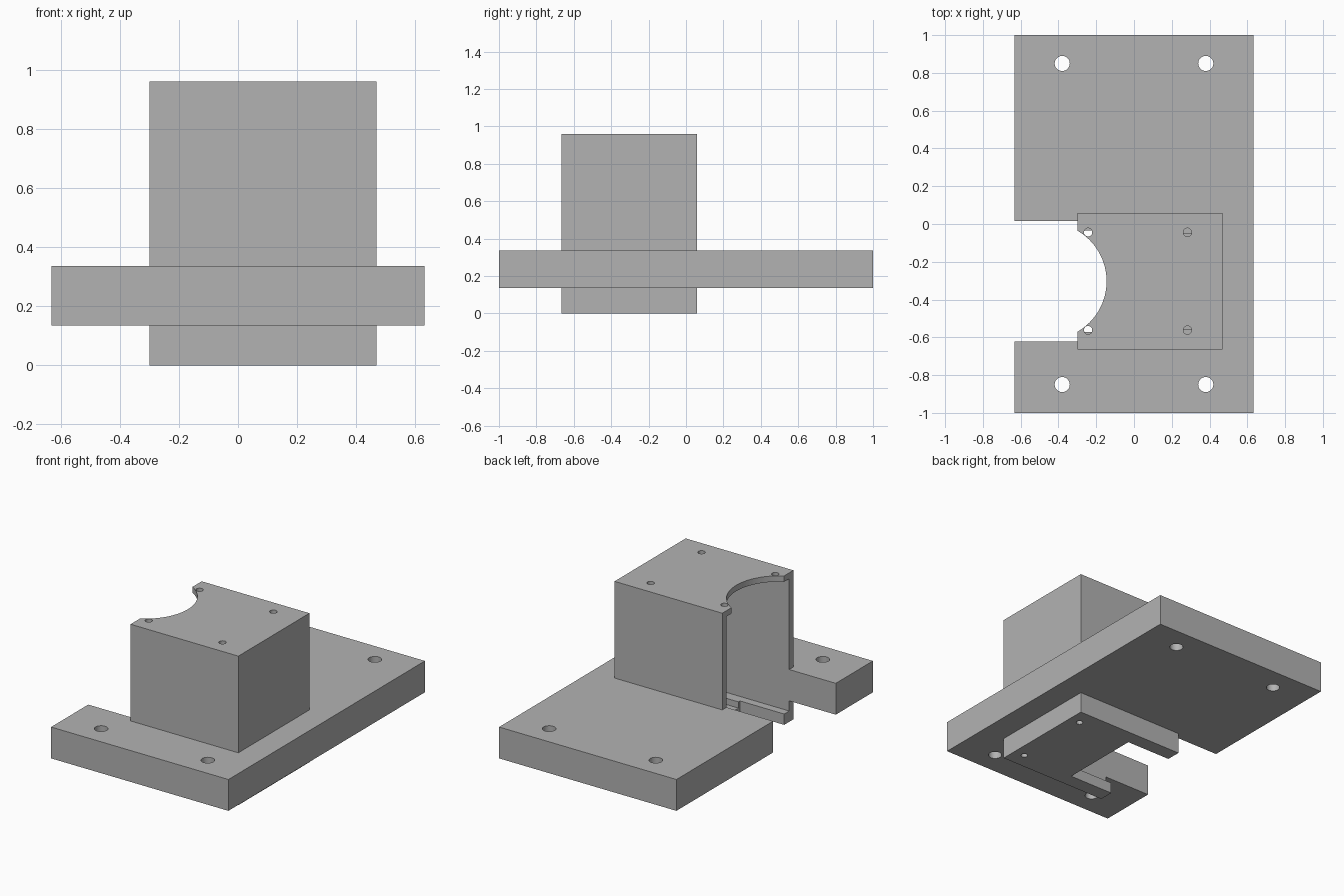
import bpy

cube = bpy.data.objects.get("Cube")
if cube:
    bpy.data.objects.remove(cube, do_unlink=True)

grey = bpy.data.materials.new("plain_grey")
grey.use_nodes = True
grey.diffuse_color = (0.45, 0.45, 0.45, 1)
bsdf = next(n for n in grey.node_tree.nodes if n.type == "BSDF_PRINCIPLED")
bsdf.inputs["Base Color"].default_value = grey.diffuse_color
bsdf.inputs["Roughness"].default_value = 0.6


def box(name, x, y, z):
    """Box from (low, high) extents on each axis."""
    bpy.ops.mesh.primitive_cube_add(size=1)
    ob = bpy.context.object
    ob.name = ob.data.name = name
    for v in ob.data.vertices:
        v.co = [(a + b) / 2 + c * (b - a) for (a, b), c in zip((x, y, z), v.co)]
    ob.data.materials.append(grey)
    return ob


def drill(x, y, z, radius, sides=32):
    """Upright cylinder cutter."""
    bpy.ops.mesh.primitive_cylinder_add(
        vertices=sides, radius=radius, depth=z[1] - z[0], location=(x, y, sum(z) / 2))
    ob = bpy.context.object
    ob.data.materials.append(grey)
    return ob


def cut(target, cutters):
    """Subtract every cutter, then discard it."""
    for c in cutters:
        c.hide_render = True
        mod = target.modifiers.new("cut", "BOOLEAN")
        mod.operation, mod.solver, mod.object = "DIFFERENCE", "EXACT", c
        bpy.context.view_layer.objects.active = target
        bpy.ops.object.modifier_apply(modifier=mod.name)
        bpy.data.objects.remove(c, do_unlink=True)


def smooth(ob):
    bpy.ops.object.select_all(action="DESELECT")
    ob.select_set(True)
    bpy.context.view_layer.objects.active = ob
    bpy.ops.object.shade_smooth_by_angle(angle=0.5)


# Shared housing dimensions
MID = -0.303
INNER = (MID - 0.319, MID + 0.319)
SLOT = (MID - 0.268, MID + 0.268)
POCKET = (MID - 0.252, MID + 0.252)
BACK = 0.424

# Mounting plate with side notch and four bolt holes
plate = box("mounting_plate", (-0.632, 0.632), (-1, 1), (0.135, 0.337))
cut(plate, [box("notch", (-0.7, BACK), INNER, (0.1, 0.4))] +
    [drill(x, y, (0.1, 0.4), 0.04) for x in (-0.38, 0.38) for y in (-0.85, 0.85)])

# Hollow housing, open at the side, with a lid and a slotted floor
housing = box("housing", (-0.3, 0.468), (MID - 0.362, MID + 0.362), (0, 0.96))
cutters = [
    box("cavity", (-0.4, BACK), INNER, (0.07, 0.922)),
    box("floor_slot", (-0.4, 0.015), SLOT, (-0.1, 0.2)),
    box("floor_pocket", (-0.1, BACK), POCKET, (0.03, 0.2)),
    drill(-0.454, MID, (0.85, 1.1), 0.309, 96),
]
for side in (-1, 1):
    y = MID + side * 0.259
    cutters += [drill(x, y, (0.85, 1.1), 0.022) for x in (-0.243, 0.283)]
    cutters.append(drill(0.392, y, (-0.1, 0.2), 0.02))
cut(housing, cutters)

for part in (plate, housing):
    smooth(part)
